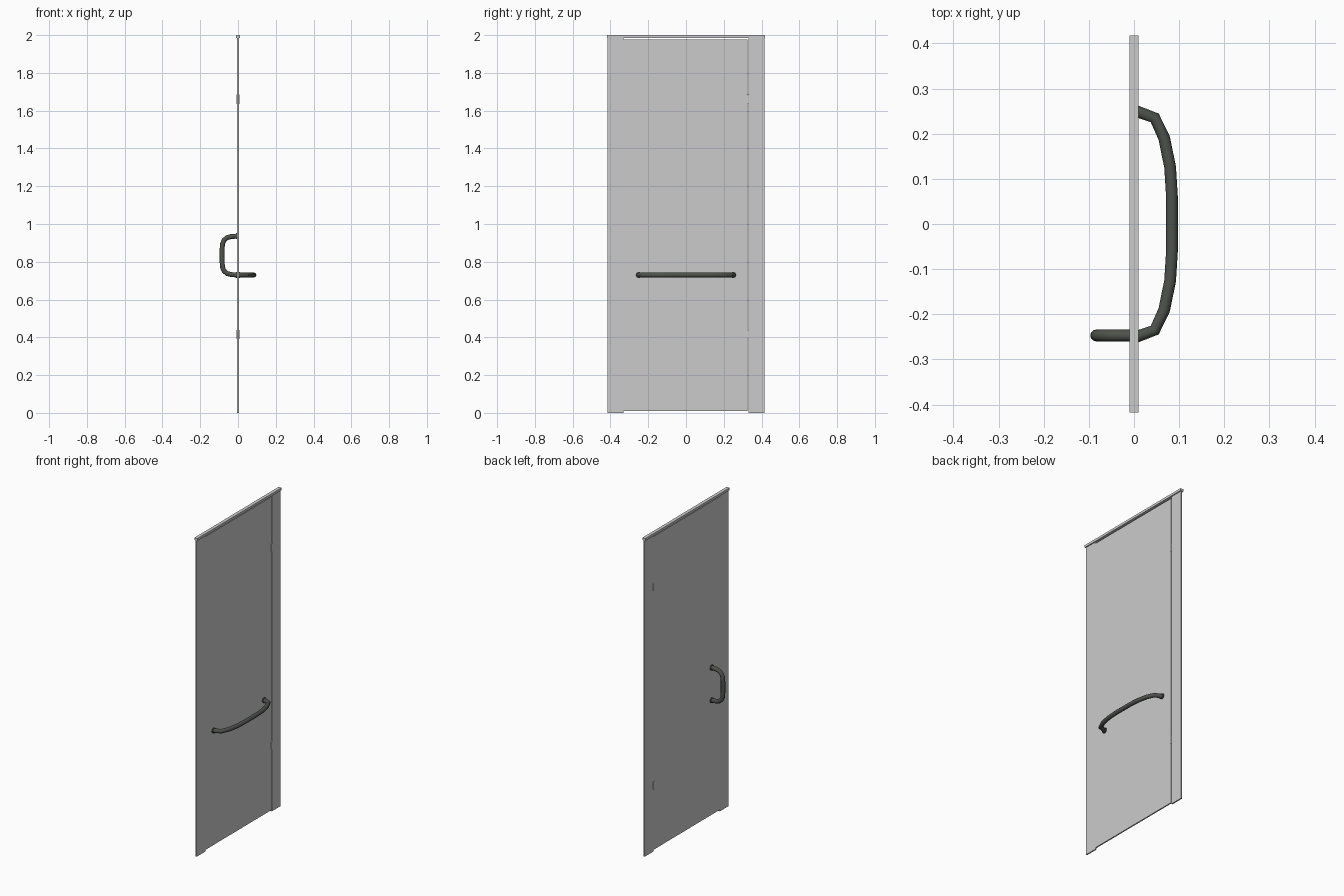
import bpy, math

if "Cube" in bpy.data.objects:
    bpy.data.objects.remove(bpy.data.objects["Cube"])


def box(name, y, z, depth, bevel=0.0):
    """Slab centred on x = 0 spanning the given y and z ranges."""
    bpy.ops.mesh.primitive_cube_add(size=1, location=(0, sum(y) / 2, sum(z) / 2))
    ob = bpy.context.object
    ob.name = name
    ob.scale = (depth, y[1] - y[0], z[1] - z[0])
    bpy.ops.object.transform_apply(location=False, rotation=False, scale=True)
    if bevel:
        mod = ob.modifiers.new("bevel", "BEVEL")
        mod.width, mod.segments = bevel, 2
    return ob


dark = bpy.data.materials.new("dark_metal")
dark.diffuse_color = (0.075, 0.085, 0.07, 1)
dark.use_nodes = True
dark.node_tree.nodes["Principled BSDF"].inputs["Base Color"].default_value = dark.diffuse_color


def finish(ob, name):
    ob.name = name
    ob.data.materials.append(dark)
    bpy.ops.object.shade_smooth_by_angle(angle=math.radians(40))


def tube(name, points, radius=0.013):
    """Round bar swept along a faceted path."""
    cu = bpy.data.curves.new(name, "CURVE")
    cu.dimensions = "3D"
    cu.bevel_depth, cu.bevel_resolution = radius, 4
    cu.use_fill_caps = True
    sp = cu.splines.new("POLY")
    sp.points.add(len(points) - 1)
    for p, co in zip(sp.points, points):
        p.co = (*co, 1)
    ob = bpy.data.objects.new(name, cu)
    bpy.context.collection.objects.link(ob)
    bpy.ops.object.select_all(action="DESELECT")
    ob.select_set(True)
    bpy.context.view_layer.objects.active = ob
    bpy.ops.object.convert(target="MESH")
    finish(bpy.context.object, name)


def rosette(name, x, y, z):
    bpy.ops.mesh.primitive_cylinder_add(vertices=20, radius=0.0165, depth=0.008,
                                        location=(x, y, z), rotation=(0, math.pi / 2, 0))
    finish(bpy.context.object, name)


# Glass panels and header rail
box("fixed_panel_left", (-0.415, -0.33), (0, 1.99), 0.008)
box("fixed_panel_right", (0.33, 0.415), (0, 1.99), 0.008)
box("door_panel", (-0.33, 0.326), (0.01, 1.976), 0.008)
box("header_rail", (-0.418, 0.418), (1.985, 2.0), 0.021)

# Hinges
for label, z in (("lower", 0.415), ("upper", 1.66)):
    box(f"{label}_hinge", (0.323, 0.333), (z - 0.025, z + 0.025), 0.016, 0.002)

# Half profile shared idea: (distance from glass, offset from the handle's middle)
bar = [(0.0, 0.252), (0.046, 0.235), (0.067, 0.19), (0.080, 0.126), (0.084, 0.062)]
pull = [(0.0, 0.103), (0.035, 0.101), (0.058, 0.095), (0.074, 0.081),
        (0.082, 0.062), (0.084, 0.035)]


def mirrored(half):
    return half + [(d, -o) for d, o in reversed(half)]


# Long towel bar on the outside, pull handle on the inside
tube("towel_bar", [(d, o, 0.73) for d, o in mirrored(bar)])
tube("pull_handle", [(-d, -0.247, 0.833 + o) for d, o in mirrored(pull)])

# Mounting rosettes
rosette("bar_rosette_front", 0.006, -0.25, 0.73)
rosette("bar_rosette_back", 0.006, 0.25, 0.73)
rosette("pull_rosette_lower", -0.006, -0.247, 0.73)
rosette("pull_rosette_upper", -0.006, -0.247, 0.936)
